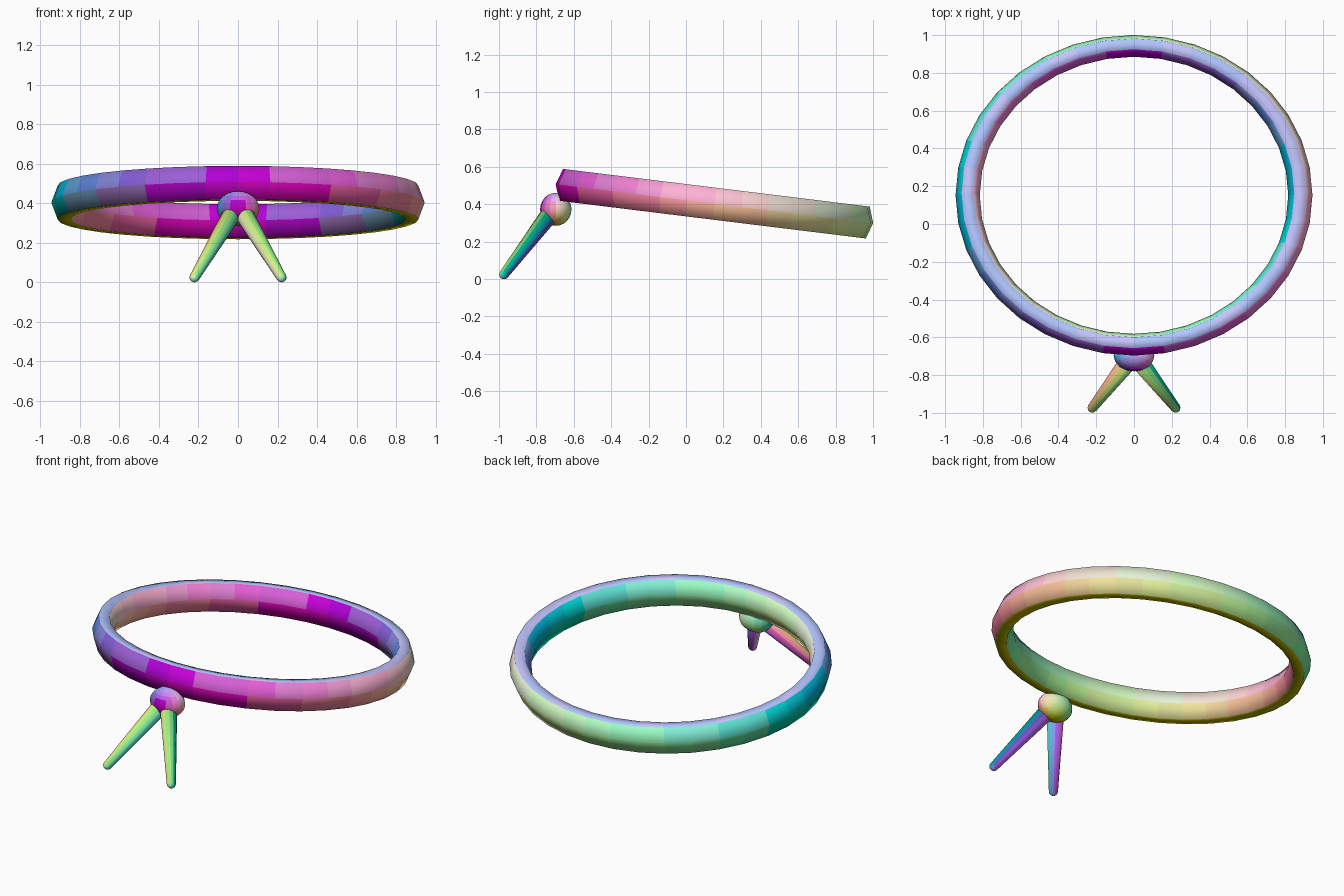
import bpy, bmesh, math
from mathutils import Vector, Matrix

if "Cube" in bpy.data.objects:
    bpy.data.objects.remove(bpy.data.objects["Cube"])

LEVELS = 9  # colour steps per axis


def direction_material(normal):
    """Iridescent tint that follows the direction a face points in."""
    key = [round((c * 0.5 + 0.5) * LEVELS) for c in normal]
    name = "tint_%d_%d_%d" % tuple(key)
    mat = bpy.data.materials.get(name)
    if mat is None:
        mat = bpy.data.materials.new(name)
        mat.diffuse_color = (*[k / LEVELS for k in key], 1)
        mat.use_nodes = True
        mat.node_tree.nodes["Principled BSDF"].inputs["Base Color"].default_value = mat.diffuse_color
    return mat


def make_object(name, bm):
    bmesh.ops.recalc_face_normals(bm, faces=bm.faces)
    bm.normal_update()
    mesh = bpy.data.meshes.new(name)
    slots = {}
    for f in bm.faces:
        f.smooth = True
        mat = direction_material(f.normal)
        if mat.name not in slots:
            slots[mat.name] = len(slots)
            mesh.materials.append(mat)
        f.material_index = slots[mat.name]
    bm.to_mesh(mesh)
    bm.free()
    obj = bpy.data.objects.new(name, mesh)
    bpy.context.collection.objects.link(obj)
    return obj


def lathe(profile, steps, closed=False):
    """Revolve (radius, height) points around z."""
    bm = bmesh.new()
    verts = [bm.verts.new((r, 0, z)) for r, z in profile]
    edges = [bm.edges.new(p) for p in zip(verts, verts[1:])]
    if closed:
        edges.append(bm.edges.new((verts[-1], verts[0])))
    bmesh.ops.spin(bm, geom=verts + edges, cent=(0, 0, 0), axis=(0, 0, 1),
                   angle=math.tau, steps=steps)
    bmesh.ops.remove_doubles(bm, verts=bm.verts, dist=1e-5)
    return bm


# Tilted oval ring with a tall six-sided section
section = [(0.797 + 0.058 * math.cos(i * math.tau / 6),
            0.099 * math.sin(i * math.tau / 6)) for i in range(6)]
bm = lathe(section, 36, closed=True)
bm.transform(Matrix.Translation((0, 0.152, 0.403))
             @ Matrix.Rotation(math.radians(-7), 4, 'X')
             @ Matrix.Rotation(math.radians(90), 4, 'Z')
             @ Matrix.Diagonal((1, 1.105, 1, 1)))
make_object("ring", bm)

# Knot ball below the front of the ring
bm = bmesh.new()
bmesh.ops.create_uvsphere(bm, u_segments=16, v_segments=12, radius=1)
bm.transform(Matrix.Translation((0, -0.696, 0.373))
             @ Matrix.Diagonal((0.108, 0.084, 0.088, 1)))
make_object("knot", bm)

# Two tapered tails with rounded tips
for side, label in ((-1, "left"), (1, "right")):
    top = Vector((side * 0.010, -0.703, 0.38))
    tip = Vector((side * 0.220, -0.973, 0.025))
    axis = tip - top
    length, r = axis.length, 0.026
    cap = [(r * math.cos(a), length + r * math.sin(a))
           for a in (i * math.pi / 8 for i in range(4))]
    bm = lathe([(0, 0), (0.051, 0)] + cap + [(0, length + r)], 12)
    bm.transform(Matrix.Translation(top)
                 @ axis.to_track_quat('Z', 'Y').to_matrix().to_4x4())
    make_object(label + "_tail", bm)
